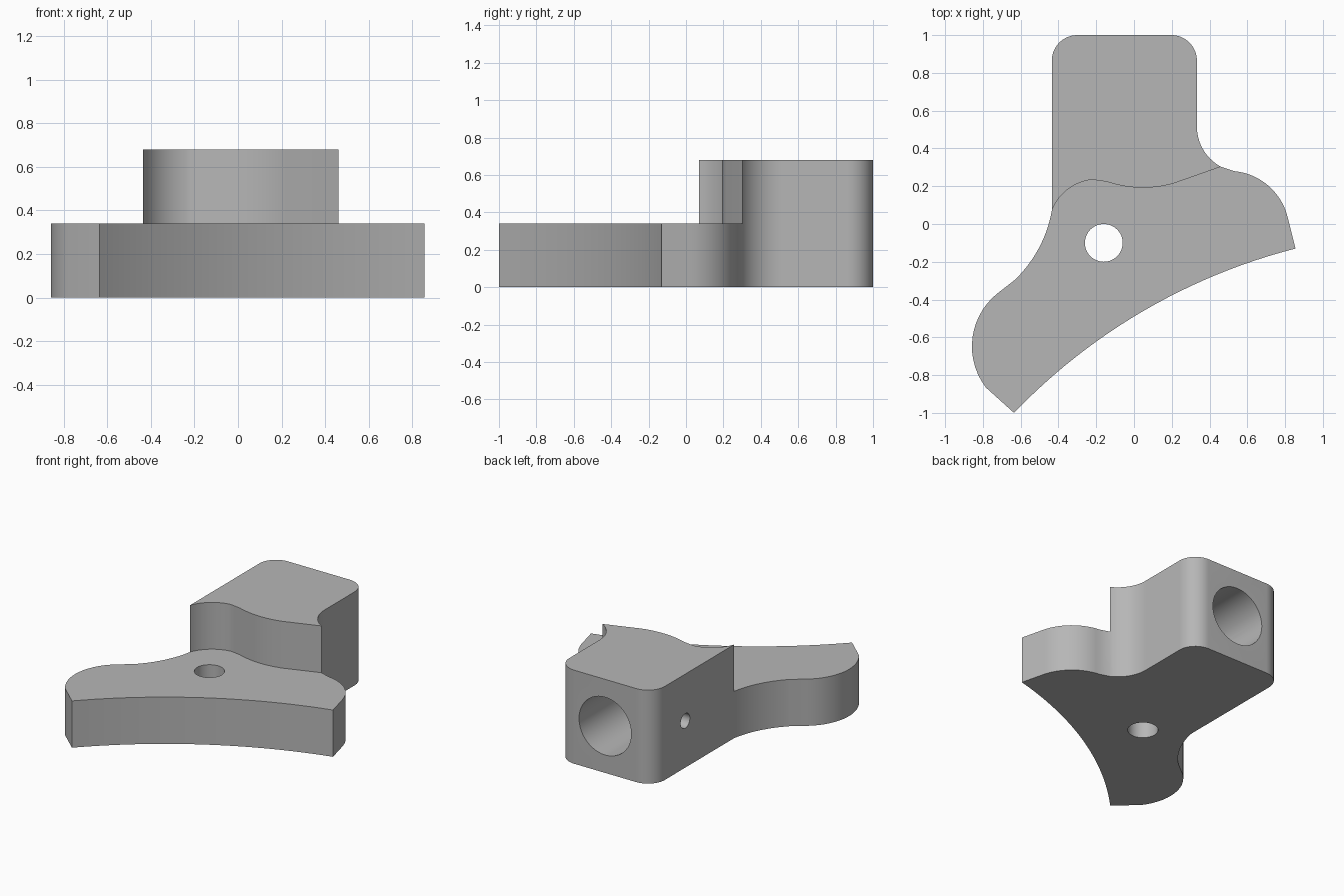
import bpy, bmesh, math
from mathutils import Vector, Matrix

cube = bpy.data.objects.get("Cube")
if cube:
    bpy.data.objects.remove(cube, do_unlink=True)

HEIGHT, STEP = 0.68, 0.34

# One plain grey material
grey = bpy.data.materials.new("plain_grey")
grey.use_nodes = True
colour = (0.47, 0.47, 0.47, 1)
grey.diffuse_color = colour
grey.node_tree.nodes["Principled BSDF"].inputs["Base Color"].default_value = colour


def arc(a, m, b, n=14):
    """Points of the circular arc from a through m to b."""
    a, m, b = Vector(a), Vector(m), Vector(b)
    u, v = m - a, b - a
    d = 2 * u.cross(v)
    c = a + Vector((v.y * u.length_squared - u.y * v.length_squared,
                    u.x * v.length_squared - v.x * u.length_squared)) / d
    start = math.atan2(a.y - c.y, a.x - c.x)
    sweep = math.atan2(b.y - c.y, b.x - c.x) - start
    sweep %= 2 * math.pi
    if d < 0:
        sweep -= 2 * math.pi
    r = (a - c).length
    return [(c.x + r * math.cos(start + sweep * i / n),
             c.y + r * math.sin(start + sweep * i / n)) for i in range(n + 1)]


def finish(name, bm):
    bmesh.ops.recalc_face_normals(bm, faces=bm.faces)
    mesh = bpy.data.meshes.new(name)
    bm.to_mesh(mesh)
    bm.free()
    mesh.materials.append(grey)
    obj = bpy.data.objects.new(name, mesh)
    bpy.context.collection.objects.link(obj)
    return obj


def prism(name, outline, z0, z1):
    bm = bmesh.new()
    face = bm.faces.new([bm.verts.new((x, y, z0)) for x, y in outline])
    top = bmesh.ops.extrude_face_region(bm, geom=[face])["geom"]
    bmesh.ops.translate(bm, vec=(0, 0, z1 - z0),
                        verts=[v for v in top if isinstance(v, bmesh.types.BMVert)])
    return finish(name, bm)


def rod(name, radius, start, end):
    start, end = Vector(start), Vector(end)
    axis = end - start
    turn = axis.to_track_quat('Z', 'Y').to_matrix().to_4x4()
    bm = bmesh.new()
    bmesh.ops.create_cone(bm, cap_ends=True, segments=48, radius1=radius, radius2=radius,
                          depth=axis.length,
                          matrix=Matrix.Translation((start + end) / 2) @ turn)
    return finish(name, bm)


# Full outline, anticlockwise from the front left tip
q = 0.135 * (1 - math.sqrt(0.5))
outline = (
    arc((-0.635, -1), (0, -0.49), (0.855, -0.13), 24)
    + arc((0.815, 0.03), (0.72, 0.195), (0.53, 0.28))
    + arc((0.46, 0.303), (0.375, 0.38), (0.333, 0.51))
    + arc((0.333, 0.865), (0.333 - q, 1 - q), (0.198, 1))
    + arc((-0.3, 1), (-0.435 + q, 1 - q), (-0.435, 0.865))
    + arc((-0.435, 0.07), (-0.505, -0.13), (-0.63, -0.295))
    + arc((-0.72, -0.365), (-0.858, -0.64), (-0.785, -0.865))
)
body = prism("bracket_body", outline, 0, HEIGHT)

# Wavy step that lowers the front flange
wave = (
    arc((-0.435, 0.07), (-0.355, 0.18), (-0.22, 0.235))
    + arc((-0.14, 0.223), (0.04, 0.192), (0.21, 0.215))
    + [(0.46, 0.303), (0.52, 0.33), (1.3, 0.33), (1.3, -1.3), (-1.3, -1.3), (-1.3, 0.07)]
)
cutters = [
    prism("step_cutter", wave, STEP, 1),
    rod("flange_hole_cutter", 0.1, (-0.16, -0.1, -0.2), (-0.16, -0.1, 0.9)),
    rod("socket_cutter", 0.21, (-0.05, 0.36, STEP), (-0.05, 1.2, STEP)),
    rod("set_screw_cutter", 0.053, (-0.6, 0.63, STEP), (-0.05, 0.63, STEP)),
]

bpy.ops.object.select_all(action='DESELECT')
body.select_set(True)
bpy.context.view_layer.objects.active = body
for cutter in cutters:
    cutter.hide_render = True
    mod = body.modifiers.new(cutter.name, 'BOOLEAN')
    mod.operation, mod.solver, mod.object = 'DIFFERENCE', 'EXACT', cutter
    bpy.ops.object.modifier_apply(modifier=mod.name)
    bpy.data.objects.remove(cutter, do_unlink=True)

bpy.ops.object.shade_smooth_by_angle(angle=math.radians(25))
